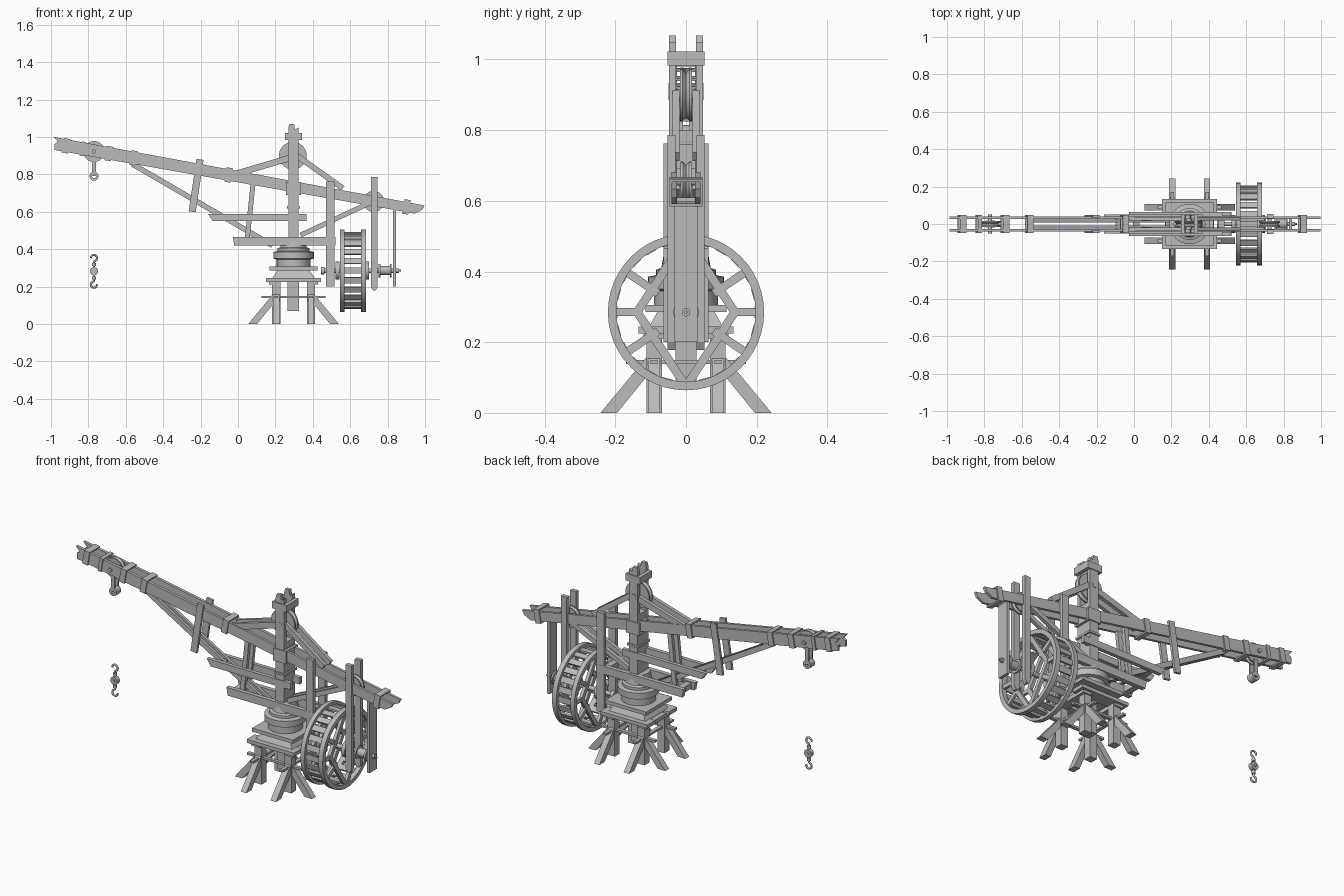
import bpy, bmesh
from math import sin, cos, pi, radians
from mathutils import Vector

cube = bpy.data.objects.get("Cube")
if cube:
    bpy.data.objects.remove(cube)

grey = bpy.data.materials.new("weathered_grey")
grey.use_nodes = True
grey.diffuse_color = (0.5, 0.5, 0.5, 1)
grey.node_tree.nodes["Principled BSDF"].inputs["Base Color"].default_value = (0.5, 0.5, 0.5, 1)


def add_mesh(name, verts, faces, smooth=False):
    bm = bmesh.new()
    vs = [bm.verts.new(v) for v in verts]
    for f in faces:
        bm.faces.new([vs[i] for i in f])
    bmesh.ops.recalc_face_normals(bm, faces=bm.faces)
    mesh = bpy.data.meshes.new(name)
    bm.to_mesh(mesh)
    bm.free()
    mesh.materials.append(grey)
    obj = bpy.data.objects.new(name, mesh)
    bpy.context.collection.objects.link(obj)
    if smooth:
        bpy.ops.object.select_all(action='DESELECT')
        obj.select_set(True)
        bpy.context.view_layer.objects.active = obj
        bpy.ops.object.shade_smooth_by_angle(angle=radians(35))
    return obj


def prism(name, pts, a, b, axis='Y'):
    """Extrude an outline from a to b along an axis."""
    place = {'X': lambda p, t: (t, p[0], p[1]), 'Y': lambda p, t: (p[0], t, p[1]),
             'Z': lambda p, t: (p[0], p[1], t)}[axis]
    n = len(pts)
    verts = [place(p, t) for t in (a, b) for p in pts]
    faces = [list(range(n)), list(range(n, 2 * n))]
    faces += [[i, (i + 1) % n, n + (i + 1) % n, n + i] for i in range(n)]
    return add_mesh(name, verts, faces)


def box(name, x, y, z):
    return prism(name, [(x[0], z[0]), (x[1], z[0]), (x[1], z[1]), (x[0], z[1])], *y)


def strip(p, q, w):
    """Rectangle of width w along the line p-q."""
    p, q = Vector(p), Vector(q)
    d = (q - p).normalized()
    s = Vector((-d.y, d.x)) * w / 2
    return [p - s, q - s, q + s, p + s]


def pair(name, pts, inner, outer):
    for side, label in ((1, "back"), (-1, "front")):
        prism(f"{name}_{label}", pts, side * inner, side * outer)


def lathe(name, centre, axis, profile, closed=False, seg=32):
    """Turn (radius, height) points about an axis; closed profiles make rings."""
    c, n = Vector(centre), len(profile)
    verts = []
    for i in range(seg):
        u, v = cos(2 * pi * i / seg), sin(2 * pi * i / seg)
        for r, h in profile:
            off = {'X': (h, r * u, r * v), 'Y': (r * u, h, r * v), 'Z': (r * u, r * v, h)}[axis]
            verts.append(c + Vector(off))
    faces = [[i * n + k, i * n + (k + 1) % n, ((i + 1) % seg) * n + (k + 1) % n, ((i + 1) % seg) * n + k]
             for i in range(seg) for k in range(n if closed else n - 1)]
    if not closed:
        faces += [[i * n for i in range(seg)], [i * n + n - 1 for i in range(seg)]]
    return add_mesh(name, verts, faces, True)


def drum(name, centre, axis, r, half):
    return lathe(name, centre, axis, [(r, -half), (r, half)])


def sheave(name, centre, r, half):
    lathe(name, centre, 'Y', [(r * .5, -half), (r, -half), (r, -half * .6), (r * .85, 0),
                              (r, half * .6), (r, half), (r * .5, half)])
    drum(name + "_pin", centre, 'Y', r * .2, 0.05)


def rod(name, points, radius):
    curve = bpy.data.curves.new(name, 'CURVE')
    curve.dimensions = '3D'
    curve.bevel_depth, curve.bevel_resolution, curve.use_fill_caps = radius, 2, True
    sp = curve.splines.new('POLY')
    sp.points.add(len(points) - 1)
    for p, co in zip(sp.points, points):
        p.co = (*co, 1)
    curve.materials.append(grey)
    bpy.context.collection.objects.link(bpy.data.objects.new(name, curve))


# Boom: two long notched beams with clamps
A, B = Vector((-1, 0.967)), Vector((1, 0.608))
D = (B - A).normalized()
N = Vector((-D.y, D.x))


def boom(x, off=0):
    return A + D * ((x + 1) / D.x) + N * off


pair("boom_beam", [boom(-0.975, -.033), boom(0.95, -.027), boom(0.985, 0), boom(0.993, .025),
                   boom(-0.993, .035), boom(-0.965, .012), boom(-0.98, 0)], 0.026, 0.041)
for i, x in enumerate((-.92, -.83, -.69, -.56, -.05, .3, .9)):
    w = 0.02 if x == -.83 else 0.034
    edge = strip(boom(x, -.039), boom(x, .039), w)
    pair(f"boom_clamp_{i}", edge, 0.04, 0.047)
    for s, label in ((1, "top"), (-1, "bottom")):
        prism(f"boom_clamp_{i}_{label}", strip(boom(x, s * .031), boom(x, s * .039), w), -.047, .047)

# Mast with a slotted, forked head
box("mast", (.27, .323), (-.048, .048), (.4, .8))
box("mast_foot", (.265, .325), (-.03, .03), (.07, .24))
pair("mast_cheek", [(.27, .79), (.323, .79), (.323, 1.05), (.305, 1.04), (.3, 1.068), (.275, 1.068), (.27, 1.05)],
     .028, .048)
for s in (-1, 1):
    box("mast_collar_side", (.25, .342), (s * .045, s * .053), (.983, 1.022))
    x = .296 + s * .036
    box("mast_collar_end", (x - .01, x + .01), (-.053, .053), (.983, 1.022))
box("mast_lower_band", (.262, .332), (-.054, .054), (.618, .63))
box("mast_middle_band", (.257, .337), (-.054, .054), (.69, .76))
sheave("mast_sheave", (.293, 0, .9), .074, .017)

# Braces and horizontal beams
pair("jib_strut", strip((-.565, .855), (.185, .42), .028), .008, .024)
pair("jib_hanger", strip((-.203, .88), (-.245, .6), .038), .034, .048)
pair("rear_hanger", strip((.08, .745), (.05, .46), .026), .015, .035)
pair("front_tie", strip((-.02, .8), (.275, .887), .034), .018, .038)
pair("back_tie", strip((.315, .9), (.56, .725), .03), .018, .038)
pair("back_prop", strip((.335, .475), (.7, .645), .026), .018, .038)
pair("upper_rail", [(-.135, .55), (.365, .55), (.365, .588), (-.16, .588)], .03, .052)
pair("lower_rail", [(-.02, .42), (.52, .42), (.52, .465), (-.028, .465)], .04, .064)
for x in (-.005, .45):
    box("rail_spacer", (x, x + .035), (-.045, .045), (.427, .458))
box("upper_rail_spacer", (-.1, -.07), (-.035, .035), (.555, .583))

# Posts that carry the wheel
pair("inner_post", strip((.493, .2), (.493, .762), .044), .044, .063)
pair("outer_post", [(.71, .2), (.722, .178), (.735, .178), (.747, .2), (.747, .787), (.71, .787)], .03, .053)
box("end_plank", (.83, .846), (-.033, .033), (.2, .61))
sheave("boom_back_sheave", (.725, 0, .655), .056, .015)
sheave("jib_sheave", (-.77, 0, .922), .056, .015)

# Hanging block
pair("block_plate", strip((-.77, .885), (-.77, .79), .022), .012, .02)
lathe("block_ring", (-.77, 0, .79), 'Y', [(.024, -.02), (.024, .02), (.01, .02), (.01, -.02)], True)

# Free double hook
hx, hz = -.77, .282
drum("hook_block", (hx, 0, hz), 'Y', .022, .012)
drum("hook_block_pin", (hx, 0, hz), 'Y', .008, .017)
for s, label in ((1, "upper"), (-1, "lower")):
    pts = [(hx, 0, hz), (hx, 0, hz + s * .052)]
    for i in range(12):
        a = radians(-80 + i * 24)
        pts.append((hx + s * .017 * cos(a), 0, hz + s * (.071 + .017 * sin(a))))
    rod(label + "_hook", pts, .0055)
    drum(label + "_hook_neck", (hx, 0, hz + s * .035), 'Z', .01, .008)

# Treadwheel: two rims, spokes, diamond frame and treads
wz, R = .285, .221
for x0, x1 in ((.545, .57), (.657, .685)):
    lathe("wheel_rim", (0, 0, wz), 'X', [(R, x0), (R, x1), (R - .024, x1), (R - .024, x0)], True, 48)
    m = (x0 + x1) / 2
    corners = [(0, wz - .21), (.138, wz), (0, wz + .21), (-.138, wz)]
    for i in range(4):
        prism("wheel_frame", strip(corners[i], corners[(i + 1) % 4], .024), m - .009, m + .009, 'X')
    for deg in (0, 34, 146, 180, 214, 326):
        c, s = cos(radians(deg)), sin(radians(deg))
        r0 = .125 if deg % 180 == 0 else .095
        prism("wheel_spoke", strip((r0 * c, wz + r0 * s), (.203 * c, wz + .203 * s), .023), m - .007, m + .007, 'X')
for i in range(24):
    a = 2 * pi * i / 24
    mid, t = Vector((cos(a), sin(a))) * .2, Vector((-sin(a), cos(a))) * .016
    o = Vector((0, wz))
    prism("wheel_tread", strip(o + mid - t, o + mid + t, .011), .565, .66, 'X')

# Axle and winding drums
lathe("axle", (0, 0, wz), 'X', [(.012, .445), (.012, .86), (.005, .86), (.005, .872)], seg=16)
drum("axle_cap", (.453, 0, wz), 'X', .02, .01)
for x in (.533, .69):
    drum("wheel_hub", (x, 0, wz), 'X', .048, .011)
drum("winch_drum", (.787, 0, wz), 'X', .024, .035)
for x in (.757, .817):
    drum("winch_flange", (x, 0, wz), 'X', .036, .005)

# Turntable
lathe("turntable", (.297, 0, 0), 'Z', [(.09, .3), (.09, .345), (.108, .35), (.108, .385), (.085, .39),
                                       (.085, .405), (.07, .41), (.06, .465)])

# Base platform
cx = .297
box("upper_deck", (cx - .128, cx + .128), (-.115, .115), (.286, .306))
for s in (-1, 1):
    box("lower_deck_side", (cx - .148, cx + .148), (s * .062, s * .134), (.225, .245))
    box("lower_deck_end", (cx + s * .075, cx + s * .13), (-.12, .12), (.21, .232))
    box("cross_beam", (cx - .172, cx + .172), (s * .08, s * .1), (.138, .15))
    box("side_beam", (cx + s * .083, cx + s * .103), (-.17, .17), (.138, .15))
add_mesh("deck_support", [(cx + sx * w, sy * d, z) for w, d, z in ((.115, .105, .242), (.085, .08, .288))
                          for sx, sy in ((-1, -1), (1, -1), (1, 1), (-1, 1))],
         [(0, 1, 2, 3), (4, 5, 6, 7), (0, 1, 5, 4), (1, 2, 6, 5), (2, 3, 7, 6), (3, 0, 4, 7)])

# Legs: four posts, each with two splayed braces
for sx in (-1, 1):
    for sy in (-1, 1):
        px, py = cx + sx * .093, sy * .09
        box("leg_post", (px - .022, px + .022), (py - .022, py + .022), (0, .228))
        out = [(.242, 0), (.195, 0), (.085, .135), (.085, .19)]
        prism("side_brace", [(cx + sx * u, z) for u, z in out], py - .017, py + .017)
        prism("cross_brace", [(sy * u, z) for u, z in out], px - .017, px + .017, 'X')
